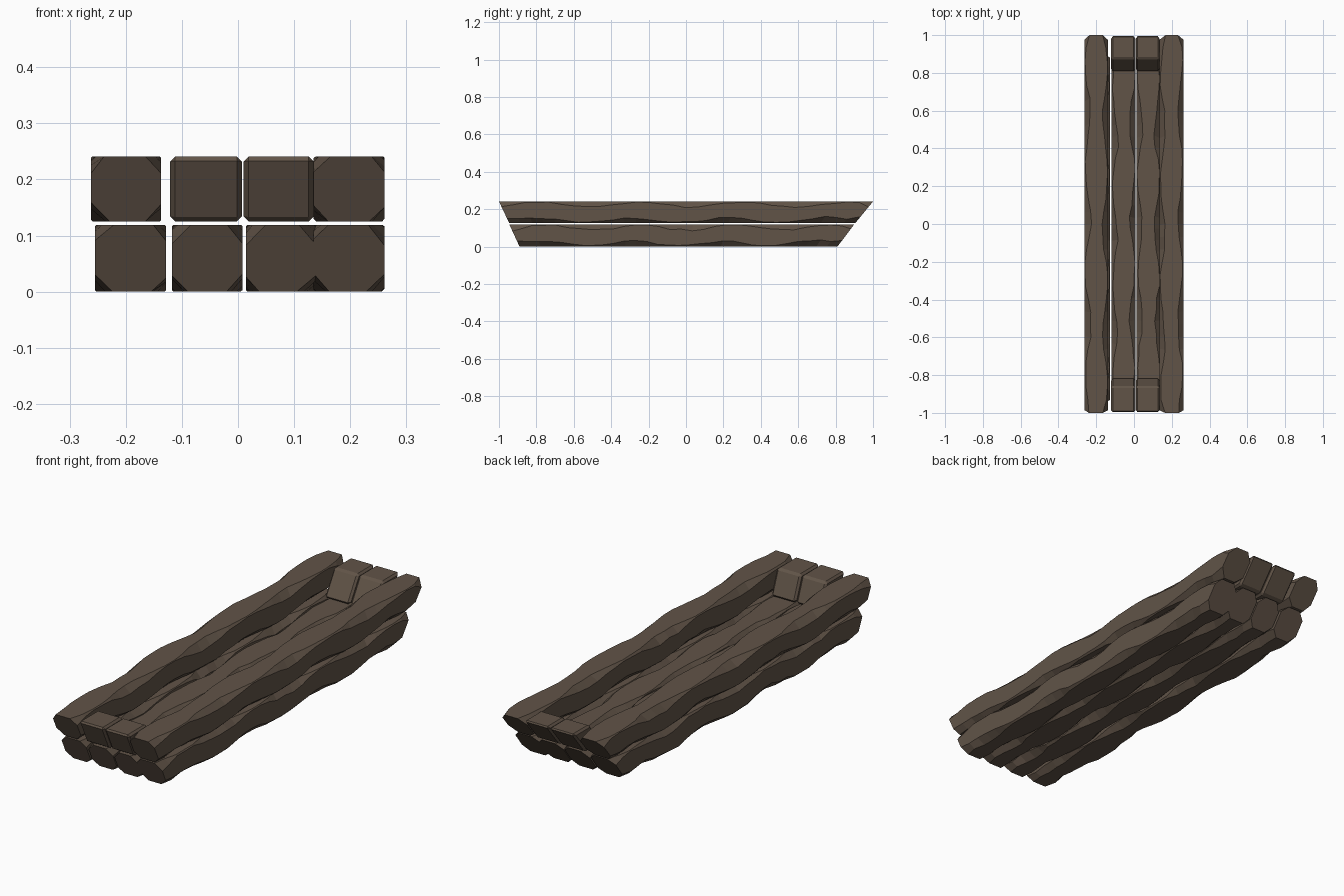
import bpy, bmesh, math, random

random.seed(4)
cube = bpy.data.objects.get("Cube")
if cube:
    bpy.data.objects.remove(cube, do_unlink=True)

# Weathered wood
wood = bpy.data.materials.new("weathered brown wood")
wood.use_nodes = True
COLOR = (0.12, 0.088, 0.064, 1)
wood.diffuse_color = COLOR
bsdf = wood.node_tree.nodes["Principled BSDF"]
bsdf.inputs["Base Color"].default_value = COLOR
bsdf.inputs["Roughness"].default_value = 0.9


def finish(bm, name):
    bmesh.ops.recalc_face_normals(bm, faces=bm.faces)
    mesh = bpy.data.meshes.new(name)
    bm.to_mesh(mesh)
    bm.free()
    mesh.materials.append(wood)
    obj = bpy.data.objects.new(name, mesh)
    bpy.context.collection.objects.link(obj)
    return obj


def hewn_beam(name, x0, x1, z0, z1, front, back, steps=30):
    """Squared log with raked ends and hand-cut corners of varying width.
    front and back give the end y at the bottom and at the top."""
    bm = bmesh.new()
    corners = [(x0, z0, 1, 1), (x1, z0, -1, 1), (x1, z1, -1, -1), (x0, z1, 1, -1)]
    phases = [random.uniform(-0.5, 0.5) + (math.pi if c[3] > 0 else 0) for c in corners]
    rings = []
    for i in range(steps + 1):
        t = i / steps
        ring = []
        for k, (x, z, sx, sz) in enumerate(corners):
            wave = math.cos(math.tau * 3.6 * (t - 0.5) + phases[k])
            cut = 0.018 + 0.014 * wave + random.uniform(-0.004, 0.004)
            if i in (0, steps):
                cut = random.uniform(0.026, 0.034)
            cut = max(cut, 0.003)
            cut_x, cut_z = cut * random.uniform(0.8, 1.1), cut * random.uniform(0.8, 1.1)
            pair = [(x, z + sz * cut_z), (x + sx * cut_x, z)]
            if k % 2:
                pair.reverse()
            for px, pz in pair:
                h = (pz - z0) / (z1 - z0)
                ya = front[0] + (front[1] - front[0]) * h
                yb = back[0] + (back[1] - back[0]) * h
                ring.append(bm.verts.new((px, ya + (yb - ya) * t, pz)))
        rings.append(ring)
    for a, b in zip(rings, rings[1:]):
        for j in range(8):
            n = (j + 1) % 8
            bm.faces.new((a[j], a[n], b[n], b[j]))
    bm.faces.new(rings[0])
    bm.faces.new(rings[-1])
    return finish(bm, name)


def end_block(name, x0, x1, z0, z1, bottom, top):
    """Short bevelled block, bottom and top give its y range at each level."""
    bm = bmesh.new()
    profile = [(bottom[0], z0), (bottom[1], z0), (top[1], z1), (top[0], z1)]
    face = bm.faces.new([bm.verts.new((x0, y, z)) for y, z in profile])
    ext = bmesh.ops.extrude_face_region(bm, geom=[face])
    moved = [v for v in ext["geom"] if isinstance(v, bmesh.types.BMVert)]
    bmesh.ops.translate(bm, verts=moved, vec=(x1 - x0, 0, 0))
    bmesh.ops.recalc_face_normals(bm, faces=bm.faces)
    bmesh.ops.bevel(bm, geom=bm.edges[:], offset=0.009, segments=1, affect='EDGES')
    return finish(bm, name)


# Floor beams
LOW, HIGH = (0.0, 0.119), (0.125, 0.241)
floor = {"right_floor_beam": (-0.255, -0.128), "inner_right_floor_beam": (-0.118, 0.008),
         "inner_left_floor_beam": (0.014, 0.139), "left_floor_beam": (0.135, 0.261)}
for name, xs in floor.items():
    hewn_beam(name, *xs, *LOW, (-0.89, -0.945), (0.81, 0.9))

# Side wall beams
for name, xs in {"right_wall_beam": (-0.262, -0.137), "left_wall_beam": (0.135, 0.261)}.items():
    hewn_beam(name, *xs, *HIGH, (-0.945, -1.0), (0.905, 1.0))

# End blocks between the walls
for side, xs in {"right": (-0.121, 0.007), "left": (0.01, 0.135)}.items():
    end_block("front_block_" + side, *xs, *HIGH, (-0.945, -0.815), (-1.0, -0.86))
    end_block("back_block_" + side, *xs, *HIGH, (0.805, 0.905), (0.875, 1.0))
